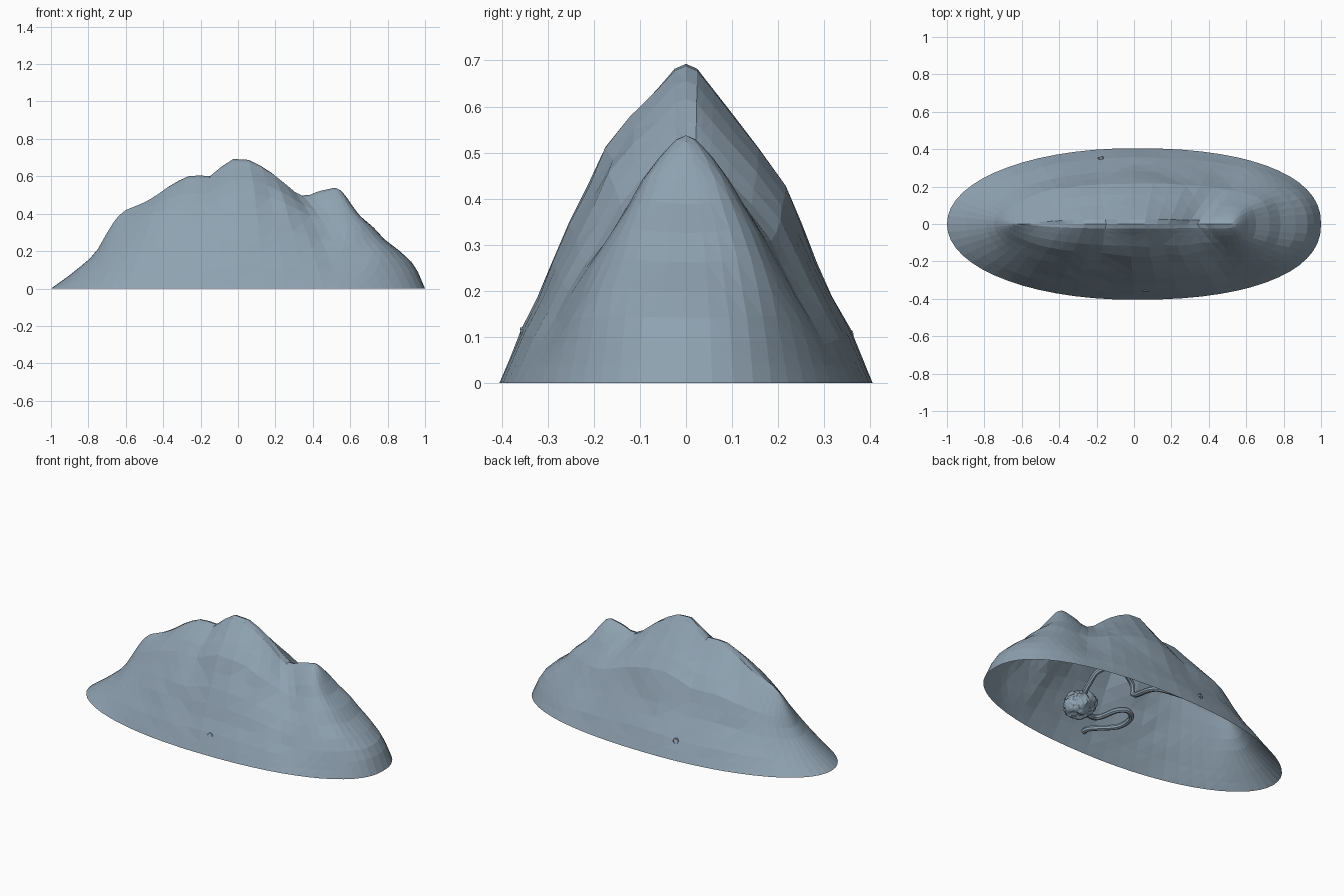
import bpy, bmesh, math
from mathutils import Vector, noise

if "Cube" in bpy.data.objects:
    bpy.data.objects.remove(bpy.data.objects["Cube"])

slate = bpy.data.materials.new("slate_rock")
slate.diffuse_color = (0.275, 0.362, 0.440, 1)
slate.use_nodes = True
slate.node_tree.nodes["Principled BSDF"].inputs["Base Color"].default_value = slate.diffuse_color


def finish(name, bm):
    me = bpy.data.meshes.new(name)
    bm.to_mesh(me)
    bm.free()
    me.materials.append(slate)
    ob = bpy.data.objects.new(name, me)
    bpy.context.collection.objects.link(ob)
    return ob


def interp(pts, v):
    for (a, fa), (b, fb) in zip(pts, pts[1:]):
        if v <= b:
            return fa + (fb - fa) * max(0, v - a) / (b - a)
    return pts[-1][1]


def bump(x, z, cx, cz, sx, sz):
    return math.exp(-((x - cx) / sx) ** 2 - ((z - cz) / sz) ** 2)


# Skyline (x, z)
RIDGE = [(-.6, .42), (-.5, .46), (-.43, .50), (-.35, .56), (-.27, .60), (-.2, .605),
         (-.14, .60), (-.1, .64), (-.05, .69), (0, .695), (.08, .685), (.13, .65),
         (.2, .605), (.27, .54), (.32, .50), (.37, .495), (.43, .52), (.52, .54), (.55, .525)]
# Slope profiles (height fraction, outward fraction)
FRONT = [(0, 1), (.17, .87), (.29, .77), (.45, .66), (.62, .49), (.74, .39), (.83, .29),
         (.91, .17), (.985, .06), (1, 0)]
BACK = [(0, 1), (.19, .86), (.28, .77), (.44, .64), (.61, .54), (.7, .44), (.8, .3),
        (.9, .17), (.985, .06), (1, 0)]
RIGHT = [(0, 1), (.22, .89), (.33, .78), (.49, .53), (.63, .38), (.76, .2), (.94, .06), (1, 0)]
LEFT = [(0, 1), (.17, .75), (.36, .5), (.5, .375), (.71, .25), (.9, .125), (1, 0)]
# Sideways spread of the rounded right-hand peak
WIDE = [(0, 1), (.3, .88), (.55, .70), (.83, .42), (.94, .24), (.985, .11), (1, 0)]
ROWS = [0, .08, .17, .27, .38, .5, .62, .74, .84, .92, .96, .985, 1]
COLS = 60

# Hollow mountain shell, open underneath
bm = bmesh.new()
grid = []
for i in range(COLS):
    t = 2 * math.pi * i / COLS
    c, s = math.cos(t), math.sin(t)
    n = 2.3 if c > 0 else 2.05
    bx = math.copysign(abs(c) ** (2 / n), c)
    by = math.copysign(.405 * abs(s) ** (2 / n), s)
    xr = bx * .575 - .025
    top = interp(RIDGE, xr)
    end, side = (RIGHT if c > 0 else LEFT), (FRONT if s < 0 else BACK)
    w = abs(c) ** 4
    wide = min(1, max(0, (xr - .3) / .2))
    col = []
    for h in ROWS:
        f = w * interp(end, h) + (1 - w) * interp(side, h)
        fy = f + wide * (interp(WIDE, h) - f)
        x, y, z = xr + f * (bx - xr), fy * by, h * top
        fade = math.sin(math.pi * h) * min(1, abs(s) * 2)
        # rough rock, front buttress, front gully and rear spur
        r = .016 * noise.noise(Vector((x * 4.5, y * 4.5, z * 4.5)))
        if s < 0:
            r += .03 * bump(x, z, .06, .5, .1, .14) - .02 * bump(x, z, .25, .45, .07, .15)
        else:
            r += .02 * bump(x, z, .42, .31, .12, .1) - .015 * bump(x, z, .25, .45, .07, .15)
        y += math.copysign(r * fade, s)
        col.append(bm.verts.new((x, y, z)))
    grid.append(col)
for i in range(COLS):
    a, b = grid[i], grid[(i + 1) % COLS]
    for j in range(len(ROWS) - 1):
        bm.faces.new((a[j], b[j], b[j + 1], a[j + 1]))
bmesh.ops.remove_doubles(bm, verts=bm.verts, dist=.0005)
bmesh.ops.triangulate(bm, faces=bm.faces)
finish("mountain_shell", bm)

# Lumpy cave chamber, narrowing downward
CAVE = Vector((.235, -.19, .132))
bm = bmesh.new()
bmesh.ops.create_icosphere(bm, subdivisions=4, radius=.085)
for v in bm.verts:
    k = 1 + .28 * noise.noise(v.co * 14) + .14 * noise.noise(v.co * 45)
    taper = 1 + 2.2 * v.co.z
    v.co = CAVE + Vector((v.co.x * 1.1 * taper, v.co.y * taper, v.co.z * .9)) * k
finish("cave_chamber", bm)


# Winding tunnels from the chamber to small holes in the slopes
def tunnel(name, pts, r=.0155, sides=8):
    pts = [Vector(p) for p in pts]
    path = []
    ext = [2 * pts[0] - pts[1]] + pts + [2 * pts[-1] - pts[-2]]
    for p0, p1, p2, p3 in zip(ext, ext[1:], ext[2:], ext[3:]):
        for k in range(5):
            u = k / 5
            path.append(.5 * (2 * p1 + (p2 - p0) * u + (2 * p0 - 5 * p1 + 4 * p2 - p3) * u * u
                              + (3 * p1 - p0 - 3 * p2 + p3) * u ** 3))
    path.append(pts[-1])
    bm = bmesh.new()
    rings = []
    normal = Vector((0, 0, 1))
    for k, p in enumerate(path):
        d = (path[min(k + 1, len(path) - 1)] - path[max(k - 1, 0)]).normalized()
        normal = (normal - d * normal.dot(d)).normalized()
        other = d.cross(normal)
        rings.append([bm.verts.new(p + r * (normal * math.cos(a) + other * math.sin(a)))
                      for a in (2 * math.pi * m / sides for m in range(sides))])
    for a, b in zip(rings, rings[1:]):
        for m in range(sides):
            q = (m + 1) % sides
            bm.faces.new((a[m], a[q], b[q], b[m]))
    finish(name, bm)


tunnel("front_tunnel", [(.06, -.36, .105), (.052, -.31, .105), (-.045, -.19, .10), (-.05, -.085, .11),
                        (.005, -.05, .12), (.051, -.087, .12), (.085, -.2, .115),
                        (.15, -.205, .105), CAVE])
tunnel("back_tunnel", [CAVE, (.265, -.11, .16), (.272, -.053, .2), (.262, .012, .25), (.16, .06, .29),
                       (.041, .027, .25), (.021, .03, .18), (.016, .21, .14),
                       (-.15, .30, .105), (-.18, .359, .1)])
